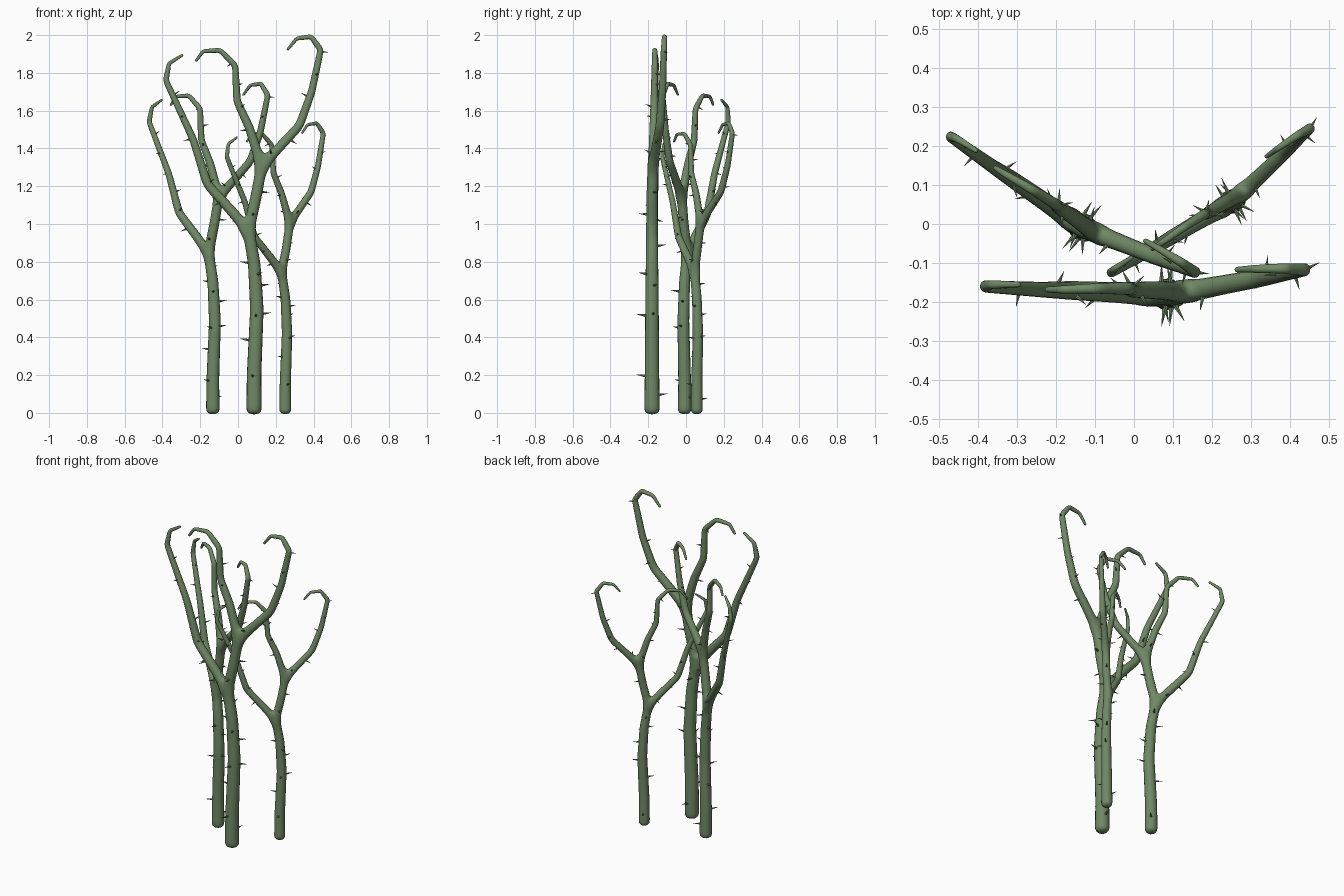
import bpy, bmesh, math
from mathutils import Vector, Matrix

if "Cube" in bpy.data.objects:
    bpy.data.objects.remove(bpy.data.objects["Cube"], do_unlink=True)

green = bpy.data.materials.new("stem_green")
green.use_nodes = True
green.diffuse_color = (0.16, 0.25, 0.13, 1)
green.node_tree.nodes["Principled BSDF"].inputs["Base Color"].default_value = (0.16, 0.25, 0.13, 1)

# Centre lines (x, y, z) with start and end thickness; branches start on a fork
FORK_LOW = (-0.025, 0, 0.97)
FORK_HIGH = (0.045, 0.005, 1.305)
PATHS = [
    ([(0.005, 0, -0.012), (0.005, 0, 0.2), (0.02, 0, 0.55), (0.006, 0, 0.79), FORK_LOW],
     0.042, 0.031),
    ([FORK_LOW, (0.015, 0, 1.14), FORK_HIGH], 0.031, 0.029),
    ([FORK_LOW, (-0.242, 0.01, 1.21), (-0.318, 0.012, 1.45), (-0.462, 0.02, 1.76),
      (-0.445, 0.025, 1.85), (-0.37, 0.025, 1.897)], 0.029, 0.007),
    ([FORK_HIGH, (-0.02, 0.01, 1.51), (-0.085, 0.012, 1.65), (-0.095, 0.015, 1.84),
      (-0.175, 0.015, 1.92), (-0.265, 0.012, 1.915), (-0.305, 0.012, 1.86)], 0.027, 0.007),
    ([FORK_HIGH, (0.245, 0.042, 1.52), (0.31, 0.055, 1.7), (0.358, 0.063, 1.922),
      (0.307, 0.066, 1.992), (0.23, 0.065, 1.982), (0.18, 0.063, 1.92)], 0.027, 0.007),
]

# Thorns on the trunk: height and compass heading in degrees
TRUNK_THORNS = [(0.09, 80), (0.19, 260), (0.38, 185), (0.52, 10), (0.51, 265), (0.67, 20),
                (0.73, 300), (0.79, 180), (0.88, 90)]


def dense(points):
    """Add a midpoint to every span."""
    pts = [Vector(p) for p in points]
    out = [pts[0]]
    for a, b in zip(pts, pts[1:]):
        out += [(a + b) / 2, b]
    return out


def add_thorn(bm, centre, axis, radius, length):
    depth = length + radius * 0.4
    place = (Matrix.Translation(centre + axis * (radius * 0.6 + depth / 2))
             @ axis.to_track_quat('Z', 'Y').to_matrix().to_4x4())
    bmesh.ops.create_cone(bm, cap_ends=True, segments=6, radius1=length * 0.2, radius2=0.0005,
                          depth=depth, matrix=place)


def make_stem(name, frame, size):
    """Forked stem: a branching centre line thickened by a skin."""
    verts, edges, radii, index = [], [], [], {}
    for points, r0, r1 in PATHS:
        pts = dense(points)
        last = None
        for i, p in enumerate(pts):
            key = tuple(round(c, 4) for c in p)
            if key not in index:
                index[key] = len(verts)
                verts.append(frame @ p)
                radii.append((r0 + (r1 - r0) * i / (len(pts) - 1)) * size * 1.06)
            if last is not None:
                edges.append((last, index[key]))
            last = index[key]
    mesh = bpy.data.meshes.new(name)
    mesh.from_pydata(verts, edges, [])
    mesh.materials.append(green)
    obj = bpy.data.objects.new(name, mesh)
    bpy.context.collection.objects.link(obj)
    skin = obj.modifiers.new("Skin", 'SKIN')
    skin.use_smooth_shade = True
    for data, r in zip(mesh.skin_vertices[0].data, radii):
        data.radius = (r, r)
    mesh.skin_vertices[0].data[0].use_root = True
    sub = obj.modifiers.new("Rounding", 'SUBSURF')
    sub.levels = sub.render_levels = 2


def make_thorns(name, frame):
    bm = bmesh.new()
    trunk = [Vector(p) for p in PATHS[0][0]]
    for z, heading in TRUNK_THORNS:
        a, b = next((a, b) for a, b in zip(trunk, trunk[1:]) if a.z <= z <= b.z)
        t = math.radians(heading)
        axis = Vector((math.cos(t), math.sin(t), 0.15)).normalized()
        add_thorn(bm, a.lerp(b, (z - a.z) / (b.z - a.z)), axis, 0.042 - 0.01 * z, 0.045)
    # Branch thorns spiral around each centre line
    turn = 0
    for points, r0, r1 in PATHS[1:]:
        pts = [Vector(p) for p in points]
        total = sum((b - a).length for a, b in zip(pts, pts[1:]))
        walked, mark = 0, 0.08
        for a, b in zip(pts, pts[1:]):
            span = (b - a).length
            along = (b - a).normalized()
            while mark < walked + span and mark < total * 0.8:
                turn += 1
                side = along.cross(Vector((0, 1, 0))).normalized()
                axis = Matrix.Rotation(turn * 1.75, 3, along) @ side + along * 0.15
                radius = r0 + (r1 - r0) * mark / total
                add_thorn(bm, a.lerp(b, (mark - walked) / span), axis.normalized(), radius,
                          0.024 + radius * 0.6)
                mark += 0.125
            walked += span
    bm.transform(frame)
    mesh = bpy.data.meshes.new(name)
    bm.to_mesh(mesh)
    bm.free()
    mesh.materials.append(green)
    bpy.context.collection.objects.link(bpy.data.objects.new(name, mesh))


# Three copies of one plant, turned and scaled
for label, x, y, angle, size in [("front", 0.08, -0.18, 0, 1.0),
                                 ("right", -0.137, -0.005, -32, 0.875),
                                 ("left", 0.247, 0.055, 33, 0.77)]:
    frame = (Matrix.Translation((x, y, 0)) @ Matrix.Rotation(math.radians(angle), 4, 'Z')
             @ Matrix.Scale(size, 4))
    make_stem(label + "_stem", frame, size)
    make_thorns(label + "_thorns", frame)
